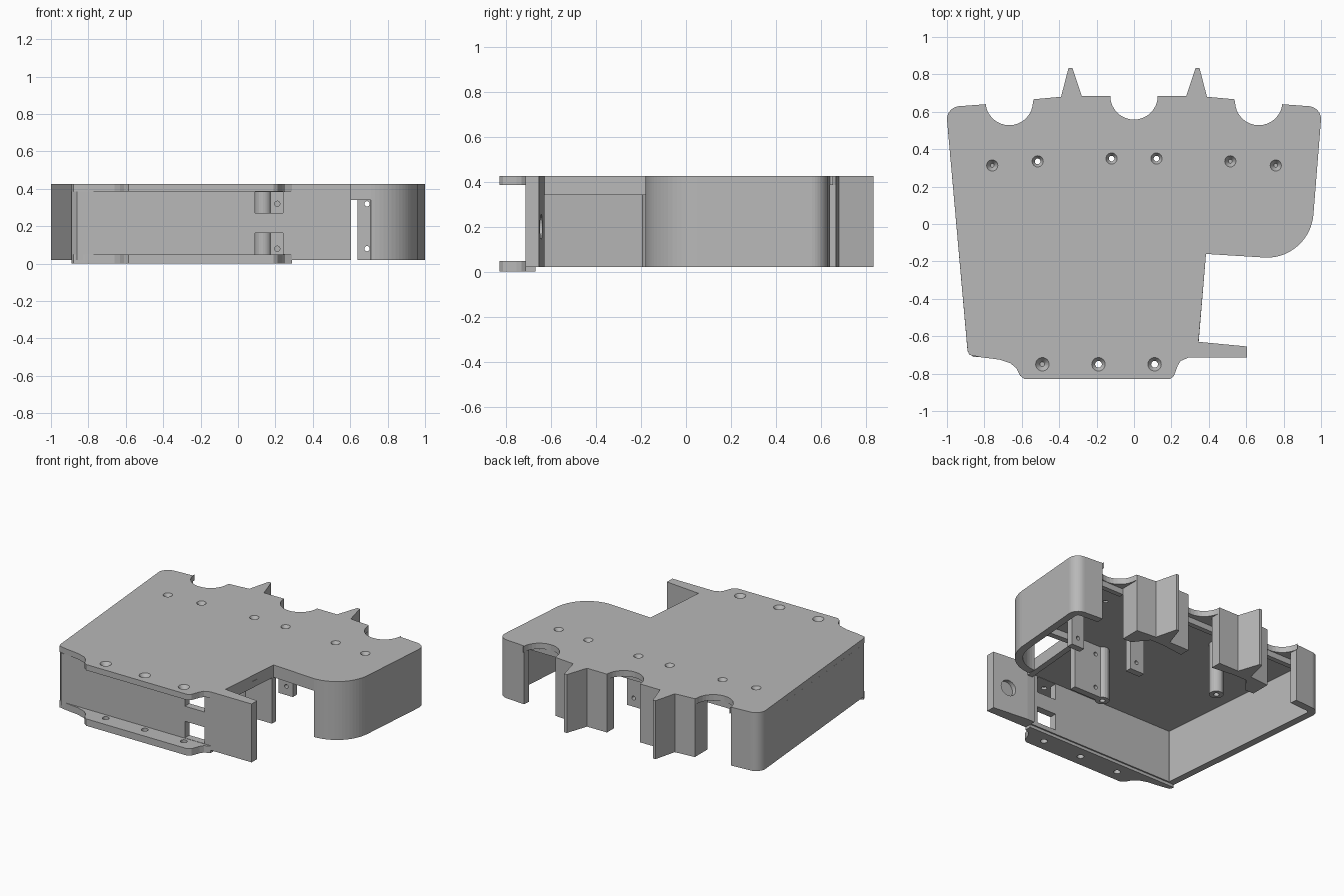
import bpy, bmesh, math
from mathutils import Vector

cube = bpy.data.objects.get("Cube")
if cube:
    bpy.data.objects.remove(cube)

grey = bpy.data.materials.new("plain_grey")
grey.use_nodes = True
tone = (0.48, 0.48, 0.48, 1)
grey.diffuse_color = tone
grey.node_tree.nodes["Principled BSDF"].inputs["Base Color"].default_value = tone

BOTTOM, UNDER, TOP = 0.02, 0.385, 0.425
THICK = 0.05


def finish(name, bm):
    bmesh.ops.recalc_face_normals(bm, faces=bm.faces[:])
    mesh = bpy.data.meshes.new(name)
    bm.to_mesh(mesh)
    bm.free()
    mesh.materials.append(grey)
    ob = bpy.data.objects.new(name, mesh)
    bpy.context.collection.objects.link(ob)
    return ob


def prism(name, pts, z0, z1):
    bm = bmesh.new()
    face = bm.faces.new([bm.verts.new((x, y, z0)) for x, y in pts])
    out = bmesh.ops.extrude_face_region(bm, geom=[face])
    tops = [v for v in out["geom"] if isinstance(v, bmesh.types.BMVert)]
    bmesh.ops.translate(bm, verts=tops, vec=(0, 0, z1 - z0))
    return finish(name, bm)


def box(name, x0, x1, y0, y1, z0, z1):
    return prism(name, [(x0, y0), (x1, y0), (x1, y1), (x0, y1)], z0, z1)


def wall(name, path, z0, z1, t=THICK):
    """Thicken an outer path towards its left side, with mitred corners."""
    p = [Vector(q) for q in path]
    inner = []
    for i, q in enumerate(p):
        a = (q - p[i - 1]).normalized() if i else (p[1] - q).normalized()
        b = (p[i + 1] - q).normalized() if i < len(p) - 1 else a
        n = Vector((-a.y - b.y, a.x + b.x)).normalized()
        inner.append(q + n * t / max(n.dot(Vector((-a.y, a.x))), 0.5))
    return prism(name, [tuple(q) for q in p + inner[::-1]], z0, z1)


def rod(name, centre, r1, r2, depth, along_y=False):
    bm = bmesh.new()
    bmesh.ops.create_cone(bm, cap_ends=True, segments=24, radius1=r1, radius2=r2, depth=depth)
    ob = finish(name, bm)
    ob.location = centre
    if along_y:
        ob.rotation_euler.x = math.pi / 2
    return ob


def cut(ob, cutter):
    cutter.hide_render = True
    cutter.hide_viewport = True
    cutter.display_type = 'WIRE'
    mod = ob.modifiers.new("cut", 'BOOLEAN')
    mod.object = cutter
    mod.operation = 'DIFFERENCE'
    mod.solver = 'EXACT'


def screw_hole(ob, x, y, top, r=0.03):
    cut(ob, rod("hole_cutter", (x, y, top), r / 2, r / 2, 0.3))
    cut(ob, rod("countersink_cutter", (x, y, top), r * 0.35, r * 1.65, 0.06))


def arc(cx, cy, r, a0, a1, n=16):
    steps = [math.radians(a0 + (a1 - a0) * i / n) for i in range(n + 1)]
    return [(cx + r * math.cos(a), cy + r * math.sin(a)) for a in steps]


def mirrored(pts):
    return [(-x, y) for x, y in reversed(pts)]


# Outline pieces of the deck, running counter-clockwise
flange_edge = [(-0.89, -0.675), (-0.88, -0.7), (-0.82, -0.712), (-0.72, -0.725),
               (-0.66, -0.745), (-0.63, -0.77), (-0.61, -0.81), (-0.585, -0.83),
               (0.19, -0.83), (0.212, -0.815), (0.235, -0.755), (0.25, -0.732), (0.29, -0.715)]
side_tab = [(0.605, -0.715), (0.605, -0.655), (0.345, -0.63)]
round_side = arc(0.71, 0.07, 0.25, -90, -5)
back_corner = arc(0.93, 0.56, 0.07, 0, 85, 8)
side_scoop = [(0.795, 0.64)] + arc(0.667, 0.655, 0.127, 0, -180) + [(0.535, 0.667)]
prong = [(0.39, 0.68), (0.35, 0.835), (0.33, 0.835), (0.28, 0.685)]
half_back = back_corner + side_scoop + prong
centre_scoop = arc(0, 0.685, 0.127, 0, -180)

# Deck with countersunk screw holes
deck = prism("deck", flange_edge + side_tab + [(0.385, -0.16)] + round_side + half_back
             + centre_scoop + mirrored(half_back), UNDER, TOP)
for x, y in [(0.12, 0.35), (0.515, 0.335), (0.758, 0.313)]:
    for s in (-1, 1):
        screw_hole(deck, s * x, y, TOP)

# Lower mounting flange, drilled in line with the deck
lower_flange = prism("lower_flange", flange_edge + [(0.29, -0.67), (-0.88, -0.67)], 0.0, 0.048)
for x in (-0.49, -0.19, 0.11):
    screw_hole(deck, x, -0.75, TOP, 0.036)
    cut(lower_flange, rod("flange_hole_cutter", (x, -0.75, 0.02), 0.022, 0.022, 0.2))

# Outer walls
left_leg_end = mirrored(back_corner + [(0.795, 0.64)])
front_wall = wall("front_and_side_wall", left_leg_end + [(-0.89, -0.68), (-0.86, -0.71), (0.35, -0.71)],
                  BOTTOM, UNDER)
for z0, z1 in [(0.05, 0.165), (0.27, 0.383)]:
    cut(front_wall, box("window_cutter", 0.09, 0.24, -0.8, -0.6, z0, z1))
wall("rounded_side_wall", round_side + back_corner + [(0.795, 0.64)], BOTTOM, UNDER)
wall("opening_lip", [(0.345, -0.64), (0.385, -0.16), (0.71, -0.18)], 0.34, UNDER, 0.04)

# Side tab with a blind round recess on its inner face
tab = prism("side_tab", [(0.29, -0.715)] + side_tab + [(0.29, -0.63)], BOTTOM, UNDER)
cut(tab, rod("recess_cutter", (0.49, -0.64, 0.2), 0.055, 0.055, 0.06, True))

# Back pillars with pointed prongs
pillar = [(0.535, 0.53), (0.535, 0.667)] + prong + [(0.127, 0.685), (0.127, 0.61),
                                                   (0.29, 0.63), (0.39, 0.63), (0.47, 0.53)]
prism("left_back_pillar", pillar, BOTTOM, UNDER)
prism("right_back_pillar", mirrored(pillar), BOTTOM, UNDER)

# Shallow ribs under the scoops
for label, x0, x1 in [("left", 0.53, 0.94), ("right", -0.94, -0.53), ("centre", -0.4, 0.4)]:
    box(label + "_scoop_rib", x0, x1, 0.49, 0.525, 0.345, UNDER)

# Inner drilled brackets and screw posts
for name, x0, x1, y, hx in [("front_bracket", 0.15, 0.38, -0.17, 0.21),
                            ("inner_back_bracket", 0.15, 0.26, 0.23, 0.21),
                            ("outer_back_bracket", 0.64, 0.74, 0.23, 0.69)]:
    ob = box(name, x0, x1, y, y + 0.045, BOTTOM, UNDER)
    for z in (0.08, 0.32):
        cut(ob, rod("bracket_hole_cutter", (hx, y, z), 0.014, 0.014, 0.2, True))
for x, y in [(0.135, -0.15), (-0.365, 0.37)]:
    post = rod("screw_post", (x, y, (BOTTOM + UNDER) / 2), 0.045, 0.045, UNDER - BOTTOM)
    cut(post, rod("post_hole_cutter", (x, y, BOTTOM), 0.018, 0.018, 0.2))

# Smooth the rounded surfaces, keep edges sharp
for ob in bpy.context.view_layer.objects:
    ob.select_set(ob.type == 'MESH' and not ob.hide_render)
bpy.context.view_layer.objects.active = deck
bpy.ops.object.shade_smooth_by_angle(angle=math.radians(30))
